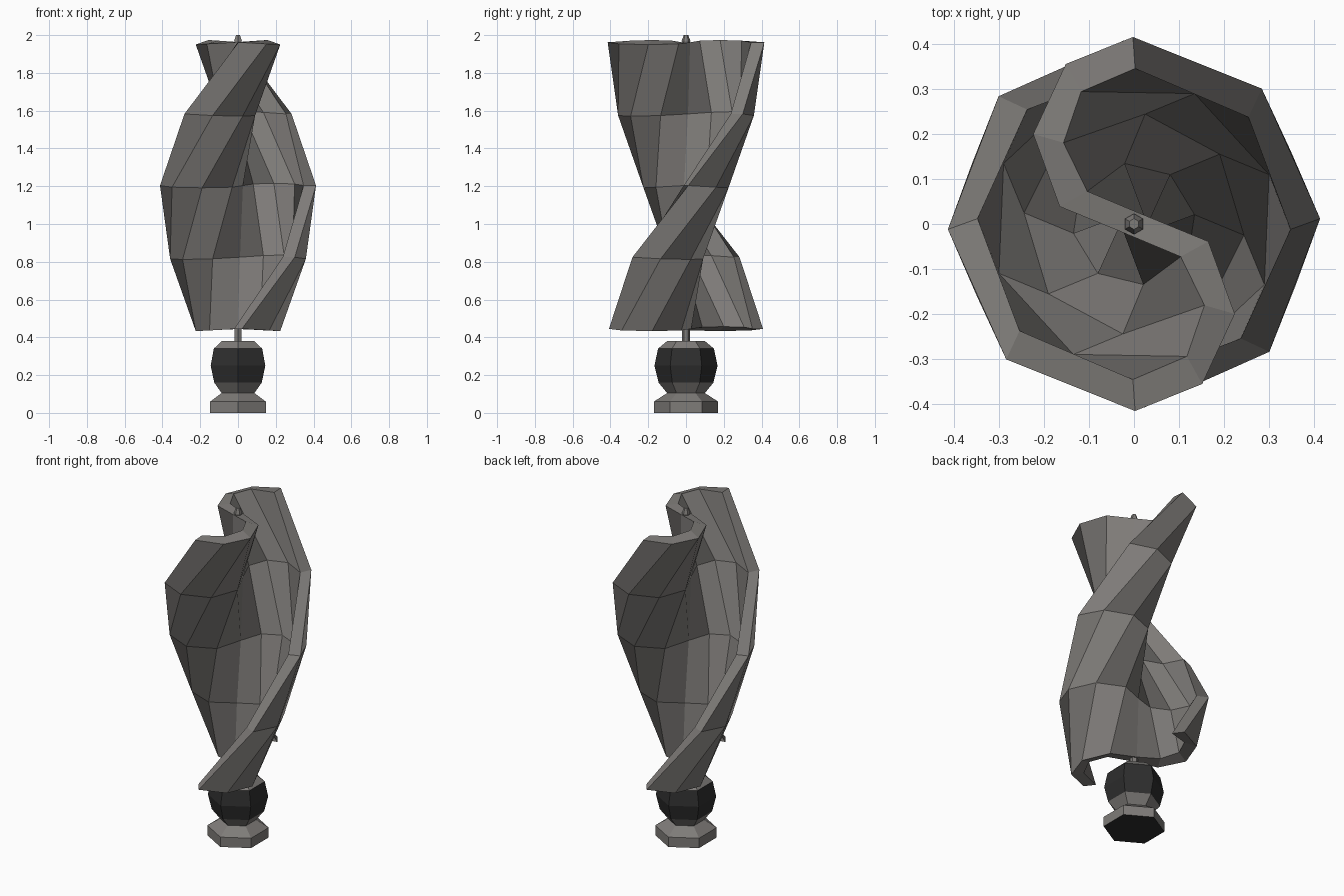
import bpy, bmesh, math
from mathutils import Vector, Matrix

if "Cube" in bpy.data.objects:
    bpy.data.objects.remove(bpy.data.objects["Cube"])


def material(name, col):
    m = bpy.data.materials.new(name)
    m.diffuse_color = (*col, 1)
    m.use_nodes = True
    m.node_tree.nodes["Principled BSDF"].inputs["Base Color"].default_value = m.diffuse_color
    return m


GREY = material("warm_grey_metal", (0.21, 0.20, 0.19))
DARK = material("dark_housing", (0.027, 0.027, 0.027))


def finish(name, bm, mats):
    me = bpy.data.meshes.new(name)
    bm.to_mesh(me)
    bm.free()
    for m in mats:
        me.materials.append(m)
    ob = bpy.data.objects.new(name, me)
    bpy.context.collection.objects.link(ob)
    return ob


def hex_turned(name, profile, mats, dark_rule=None):
    """Six-sided turned part from (radius, z) rings, corners on the y axis."""
    bm = bmesh.new()
    rings = [[bm.verts.new((r * math.cos(math.pi / 2 + i * math.pi / 3),
                            r * math.sin(math.pi / 2 + i * math.pi / 3), z))
              for i in range(6)] for r, z in profile]
    for a, b in zip(rings, rings[1:]):
        for i in range(6):
            j = (i + 1) % 6
            bm.faces.new((a[i], a[j], b[j], b[i]))
    bm.faces.new(rings[0][::-1])
    bm.faces.new(rings[-1])
    if dark_rule:
        for f in bm.faces:
            f.material_index = int(dark_rule(f.calc_center_median().z))
    return finish(name, bm, mats)


# Base: foot, neck and dark generator barrel (underside of the foot is dark too)
hex_turned("base", [(0.17, 0), (0.17, 0.06), (0.10, 0.105), (0.145, 0.16),
                    (0.167, 0.25), (0.148, 0.34), (0.10, 0.38)],
           [GREY, DARK], lambda z: z < 0.001 or 0.16 < z < 0.339)

# Central shaft, slimmer inside the rotor, with tapered tip
hex_turned("shaft", [(0.022, 0.37), (0.022, 0.46), (0.016, 0.5), (0.016, 1.9),
                     (0.023, 1.97), (0.012, 2.0)], [GREY])

# Twisted S-shaped rotor: two half-round scoops swept through half a turn
R, HALF, LEVELS = 0.19, 0.035, 5
Z0, Z1 = 0.445, 1.962


def direction(deg):
    return Vector((math.cos(math.radians(deg)), math.sin(math.radians(deg)), 0))


def cross_section(lean):
    """(mid point, thickness vector, vertical lean) along the S; lean turns the normals."""
    half = []
    for k in range(4):
        d = direction(90 + 45 * k)
        n = direction(90 + 45 * k + lean + (20 if k == 0 else 0))
        half.append((Vector((0, R, 0)) + R * d, n * HALF, 0.012 * d.x))
    centre = (Vector(), direction(247.5 + lean) * 0.028, 0)
    return half + [centre] + [(-p, n, -dz) for p, n, dz in reversed(half)]


bm = bmesh.new()
grid = []
for i in range(LEVELS):
    t = i / (LEVELS - 1)
    rot = Matrix.Rotation(math.pi * t, 3, 'Z')
    up = Vector((0, 0, Z0 + (Z1 - Z0) * t))
    section = cross_section({0: 17, LEVELS - 1: -16}.get(i, 0))
    grid.append([[bm.verts.new(rot @ (p + s * n) + up + Vector((0, 0, s * dz)))
                  for p, n, dz in section] for s in (1, -1)])
N = len(section)
for lo, hi in zip(grid, grid[1:]):
    for k in range(N - 1):
        for s in (0, 1):
            # quad starts on the corner whose diagonal keeps the scoop convex
            quad = [lo[s][k], lo[s][k + 1], hi[s][k + 1], hi[s][k]]
            if k < N // 2:
                quad = quad[1:] + quad[:1]
            bm.faces.new(quad if s == 0 else [quad[0]] + quad[:0:-1])
    bm.faces.new((lo[1][0], lo[0][0], hi[0][0], hi[1][0]))      # blade tips
    bm.faces.new((lo[0][-1], lo[1][-1], hi[1][-1], hi[0][-1]))
for lv, step in ((grid[0], -1), (grid[-1], 1)):  # bottom and top rims
    for k in range(N - 1):
        bm.faces.new((lv[0][k], lv[0][k + 1], lv[1][k + 1], lv[1][k])[::step])
finish("rotor", bm, [GREY])
